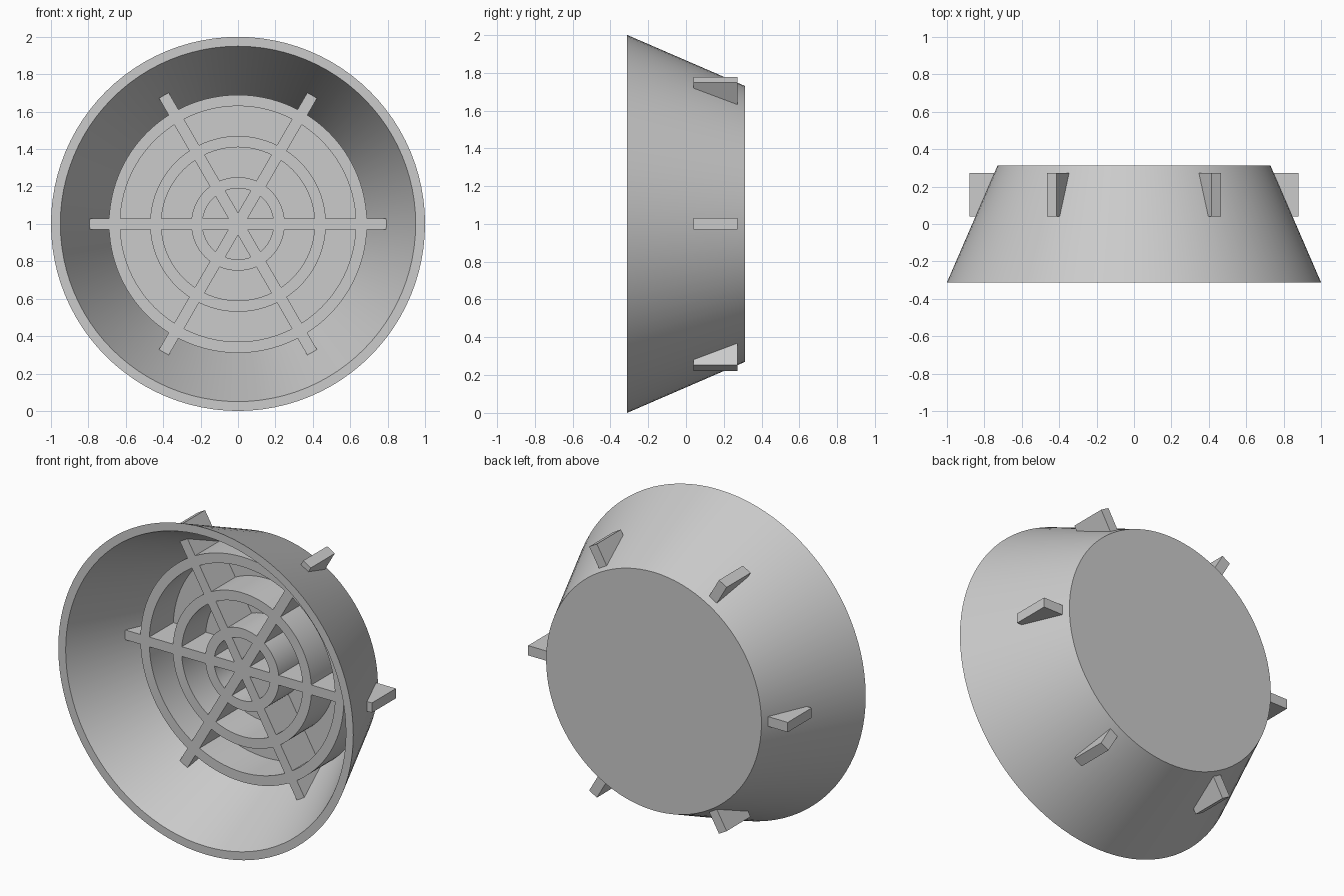
import bpy
import math
from mathutils import Matrix

cube = bpy.data.objects.get("Cube")
if cube:
    bpy.data.objects.remove(cube, do_unlink=True)

SEGMENTS = 96
GRILLE_FRONT, FLOOR, HALF_DEPTH = 0.04, 0.272, 0.312

grey = bpy.data.materials.new("light_grey")
grey.use_nodes = True
grey.diffuse_color = (0.6, 0.6, 0.6, 1)
grey.node_tree.nodes["Principled BSDF"].inputs["Base Color"].default_value = (0.6, 0.6, 0.6, 1)


def lathe(name, profile, closed=False):
    """Spin (radius, y) points around the y axis through z = 1."""
    verts, faces, rings = [], [], []
    for r, y in profile:
        if r == 0:
            rings.append([len(verts)] * SEGMENTS)
            verts.append((0, y, 1))
            continue
        rings.append(list(range(len(verts), len(verts) + SEGMENTS)))
        for i in range(SEGMENTS):
            a = math.tau * i / SEGMENTS
            verts.append((r * math.cos(a), y, 1 + r * math.sin(a)))
    pairs = list(zip(rings, rings[1:] + (rings[:1] if closed else [])))
    for low, high in pairs:
        for i in range(SEGMENTS):
            j = (i + 1) % SEGMENTS
            face = [low[i], high[i], high[j], low[j]]
            faces.append(list(dict.fromkeys(face)))
    mesh = bpy.data.meshes.new(name)
    mesh.from_pydata(verts, [], faces)
    mesh.materials.append(grey)
    obj = bpy.data.objects.new(name, mesh)
    bpy.context.collection.objects.link(obj)
    bpy.ops.object.select_all(action='DESELECT')
    obj.select_set(True)
    bpy.context.view_layer.objects.active = obj
    bpy.ops.object.mode_set(mode='EDIT')
    bpy.ops.mesh.select_all(action='SELECT')
    bpy.ops.mesh.normals_make_consistent(inside=False)
    bpy.ops.object.mode_set(mode='OBJECT')
    bpy.ops.object.shade_smooth_by_angle(angle=math.radians(30))
    return obj


# Tapered cup with an open front and a closed back
lathe("tapered_cup", [(0, FLOOR), (0.69, FLOOR), (0.95, -HALF_DEPTH),
                      (1.0, -HALF_DEPTH), (0.73, HALF_DEPTH), (0, HALF_DEPTH)])

# Concentric grille rings standing on the floor
for label, inner in (("inner", 0.19), ("middle", 0.41), ("outer", 0.63)):
    outer = inner + 0.06
    lathe(label + "_ring", [(inner, GRILLE_FRONT), (outer, GRILLE_FRONT),
                            (outer, FLOOR), (inner, FLOOR)], closed=True)

# Three full-width bars make six spokes that pierce the wall as outer fins
for k in range(3):
    bpy.ops.mesh.primitive_cube_add(size=1)
    bar = bpy.context.object
    bar.name = f"cross_bar_{k + 1}"
    bar.data.transform(Matrix.Diagonal((1.76, FLOOR - GRILLE_FRONT, 0.06, 1)))
    bar.location = (0, (FLOOR + GRILLE_FRONT) / 2, 1)
    bar.rotation_euler.y = k * math.pi / 3
    bar.data.materials.append(grey)
